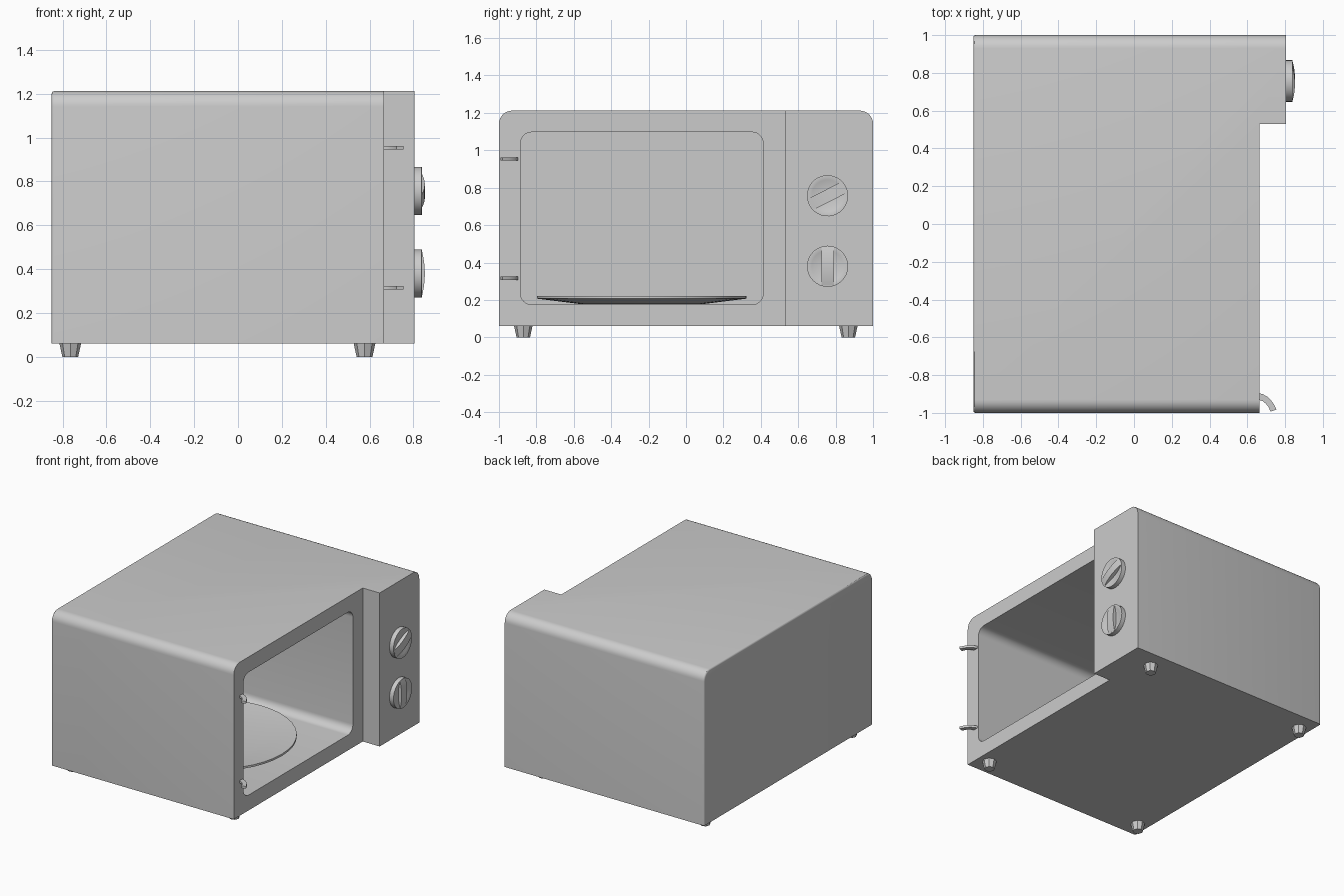
import bpy, bmesh, math
from mathutils import Matrix, Vector

if "Cube" in bpy.data.objects:
    bpy.data.objects.remove(bpy.data.objects["Cube"])


def finish(bm, name, smooth=True):
    bmesh.ops.recalc_face_normals(bm, faces=bm.faces[:])
    mesh = bpy.data.meshes.new(name)
    bm.to_mesh(mesh)
    bm.free()
    ob = bpy.data.objects.new(name, mesh)
    bpy.context.collection.objects.link(ob)
    if smooth:
        shade(ob)
    return ob


def shade(ob):
    bpy.ops.object.select_all(action='DESELECT')
    bpy.context.view_layer.objects.active = ob
    ob.select_set(True)
    bpy.ops.object.shade_smooth_by_angle(angle=math.radians(30))


def extrude(points, direction):
    bm = bmesh.new()
    face = bm.faces.new([bm.verts.new(p) for p in points])
    new = bmesh.ops.extrude_face_region(bm, geom=[face])['geom']
    bmesh.ops.translate(bm, vec=direction, verts=[v for v in new if isinstance(v, bmesh.types.BMVert)])
    bmesh.ops.recalc_face_normals(bm, faces=bm.faces[:])
    return bm


def rounded(y0, y1, z0, z1, r_top, r_bottom, x, n=8):
    # rounded rectangle outline in the yz plane
    pts = []
    for sy, sz, start in ((1, 1, 0), (-1, 1, 90), (-1, -1, 180), (1, -1, 270)):
        r = r_top if sz > 0 else r_bottom
        cy = y1 - r if sy > 0 else y0 + r
        cz = z1 - r if sz > 0 else z0 + r
        for i in range(n + 1 if r else 1):
            a = math.radians(start + 90 * i / n)
            pts.append((x, cy + r * math.cos(a), cz + r * math.sin(a)))
    return pts


def lathe(profile, name, matrix, steps):
    bm = bmesh.new()
    vs = [bm.verts.new((r, 0, z)) for r, z in profile]
    es = [bm.edges.new(p) for p in zip(vs, vs[1:])]
    bmesh.ops.spin(bm, geom=vs + es, cent=(0, 0, 0), axis=(0, 0, 1), angle=math.tau, steps=steps)
    bmesh.ops.remove_doubles(bm, verts=bm.verts[:], dist=1e-5)
    bmesh.ops.transform(bm, matrix=matrix, verts=bm.verts[:])
    return finish(bm, name)


# Casing with softened rear edge
BACK, FRONT, PANEL = -0.85, 0.665, 0.805
bm = extrude(rounded(-1, 1, 0.06, 1.212, 0.07, 0, BACK), (PANEL - BACK, 0, 0))
rear = [e for e in bm.edges if all(v.co.x < BACK + 1e-4 for v in e.verts)
        and not all(v.co.z < 0.07 for v in e.verts)]
bmesh.ops.bevel(bm, geom=rear, offset=0.012, segments=3, profile=0.5, affect='EDGES')
casing = finish(bm, "casing", False)

# Door recess and cooking cavity cutters
cutters = [
    finish(extrude([(FRONT, -1.2, -0.2), (FRONT, 0.53, -0.2), (FRONT, 0.53, 1.5), (FRONT, -1.2, 1.5)],
                   (0.4, 0, 0)), "door_recess_cutter", False),
    finish(extrude(rounded(-0.885, 0.413, 0.175, 1.097, 0.06, 0.06, -0.70), (1.6, 0, 0)),
           "cavity_cutter", False)]
for c in cutters:
    bpy.context.view_layer.objects.active = casing
    mod = casing.modifiers.new("cut", 'BOOLEAN')
    mod.object, mod.operation, mod.solver = c, 'DIFFERENCE', 'EXACT'
    bpy.ops.object.modifier_apply(modifier=mod.name)
    bpy.data.objects.remove(c)
shade(casing)

# Turntable plate
lathe([(0, 0.177), (0.32, 0.177), (0.56, 0.207), (0.56, 0.222), (0.53, 0.218), (0.32, 0.194), (0, 0.194)],
      "turntable_plate", Matrix.Translation((-0.03, -0.236, 0)), 40)

# Control knobs: dished disc with an arched grip
for name, z, tilt in (("upper_knob", 0.757, -63), ("lower_knob", 0.38, 0)):
    place = Matrix.Translation((PANEL, 0.757, z)) @ Matrix.Rotation(math.radians(tilt), 4, 'X')
    lathe([(0, -0.003), (0.11, -0.003), (0.11, 0.033), (0.105, 0.034), (0.085, 0.028), (0.05, 0.021), (0, 0.018)],
          name + "_disc", place @ Matrix.Rotation(math.radians(90), 4, 'Y'), 32)
    arc = [(0.034 + 0.013 * (1 - (t / 6) ** 2), -0.033, 0.103 * t / 6) for t in range(-6, 7)]
    bm = extrude([(0.005, -0.033, -0.103)] + arc + [(0.005, -0.033, 0.103)], (0, 0.066, 0))
    bmesh.ops.transform(bm, matrix=place, verts=bm.verts[:])
    finish(bm, name + "_grip")

# Curved door hinge hooks
for name, z in (("upper_hinge", 0.945), ("lower_hinge", 0.307)):
    outer = [(0.655, -0.895), (0.68, -0.9), (0.71, -0.917), (0.735, -0.945), (0.755, -0.982)]
    inner = [(0.722, -0.993), (0.712, -0.968), (0.697, -0.95), (0.68, -0.937), (0.655, -0.93)]
    finish(extrude([(x, y, z) for x, y in outer + inner], (0, 0, 0.017)), name)

# Tapered feet
for x, side in ((-0.765, "rear"), (0.577, "front")):
    for y, hand in ((-0.87, "left"), (0.868, "right")):
        bm = bmesh.new()
        bmesh.ops.create_cone(bm, cap_ends=True, segments=8, radius1=0.036, radius2=0.05, depth=0.064,
                              matrix=Matrix.Translation((x, y, 0.032)))
        finish(bm, f"{side}_{hand}_foot")
